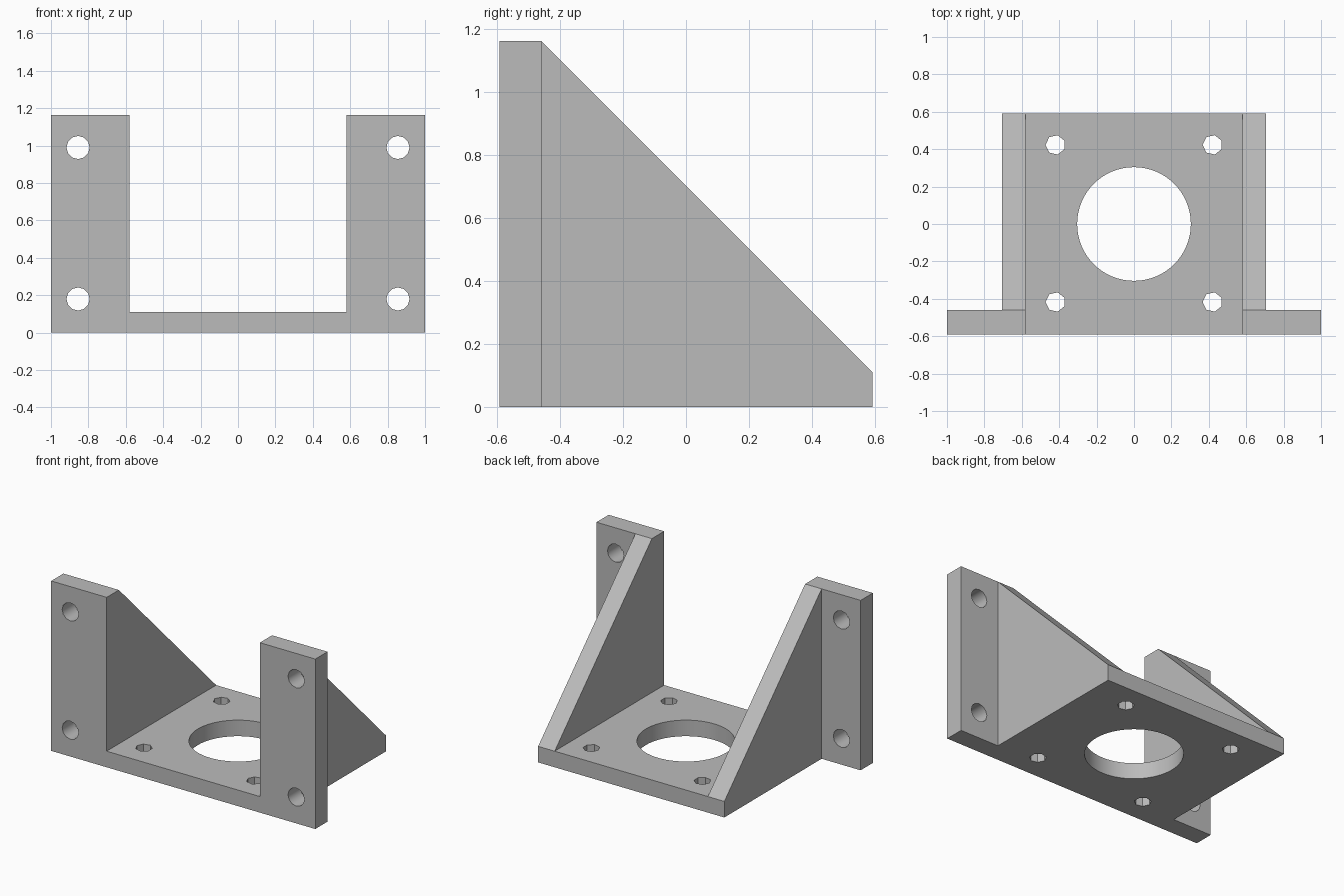
import bpy, bmesh
from math import pi, radians
from mathutils import Matrix, Vector

if "Cube" in bpy.data.objects:
    bpy.data.objects.remove(bpy.data.objects["Cube"], do_unlink=True)

# Main dimensions
FRONT, BACK = -0.592, 0.592
FLANGE_BACK = -0.46
INNER, OUTER = 0.58, 0.705
HEIGHT, THICK = 1.163, 0.11

grey = bpy.data.materials.new("plain_grey")
grey.use_nodes = True
grey.diffuse_color = (0.5, 0.5, 0.5, 1)
grey.node_tree.nodes["Principled BSDF"].inputs["Base Color"].default_value = (0.5, 0.5, 0.5, 1)


def add_object(name, bm):
    bmesh.ops.recalc_face_normals(bm, faces=bm.faces)
    mesh = bpy.data.meshes.new(name)
    bm.to_mesh(mesh)
    bm.free()
    mesh.materials.append(grey)
    obj = bpy.data.objects.new(name, mesh)
    bpy.context.collection.objects.link(obj)
    return obj


def prism(name, outline, sweep):
    """Extrude a closed outline along the sweep vector."""
    bm = bmesh.new()
    face = bm.faces.new([bm.verts.new(p) for p in outline])
    extruded = bmesh.ops.extrude_face_region(bm, geom=[face])["geom"]
    verts = [g for g in extruded if isinstance(g, bmesh.types.BMVert)]
    bmesh.ops.translate(bm, verts=verts, vec=Vector(sweep))
    return add_object(name, bm)


def drill(name, centre, radius, sides, turn):
    """Cylinder used as a cutter."""
    bm = bmesh.new()
    bmesh.ops.create_cone(bm, cap_ends=True, segments=sides, radius1=radius,
                          radius2=radius, depth=0.4,
                          matrix=Matrix.Translation(centre) @ turn)
    return add_object(name, bm)


def combine(target, tool, operation):
    mod = target.modifiers.new(operation.lower(), "BOOLEAN")
    mod.operation, mod.solver, mod.object = operation, "EXACT", tool
    bpy.context.view_layer.objects.active = target
    bpy.ops.object.modifier_apply(modifier=mod.name)
    bpy.data.objects.remove(tool, do_unlink=True)


# Base plate
bracket = prism("motor_bracket",
                [(-0.64, FRONT, 0), (0.64, FRONT, 0), (0.64, BACK, 0), (-0.64, BACK, 0)],
                (0, 0, THICK))

for side in (-1, 1):
    # Sloped side wall
    profile = [(FRONT, 0), (BACK, 0), (BACK, THICK), (FLANGE_BACK, HEIGHT), (FRONT, HEIGHT)]
    wall = prism("side_wall", [(side * INNER, y, z) for y, z in profile],
                 (side * (OUTER - INNER), 0, 0))
    combine(bracket, wall, "UNION")
    # Upright mounting flange
    corners = [(INNER, 0), (1, 0), (1, HEIGHT), (INNER, HEIGHT)]
    flange = prism("mounting_flange", [(side * x, FRONT, z) for x, z in corners],
                   (0, FLANGE_BACK - FRONT, 0))
    combine(bracket, flange, "UNION")

# Flange bolt holes
sideways = Matrix.Rotation(pi / 2, 4, "X")
for x in (-0.855, 0.855):
    for z in (0.18, 0.99):
        combine(bracket, drill("flange_hole", (x, -0.526, z), 0.062, 12, sideways), "DIFFERENCE")

# Base bolt holes and the large centre opening
for x in (-0.42, 0.42):
    for y in (-0.417, 0.423):
        combine(bracket, drill("base_hole", (x, y, 0.05), 0.053, 7,
                               Matrix.Rotation(pi / 2, 4, "Z")), "DIFFERENCE")
combine(bracket, drill("centre_opening", (0, 0, 0.05), 0.304, 64, Matrix()), "DIFFERENCE")

# Smooth hole walls, sharp plate edges
bpy.ops.object.select_all(action="DESELECT")
bracket.select_set(True)
bpy.context.view_layer.objects.active = bracket
bpy.ops.object.shade_smooth_by_angle(angle=radians(35))
